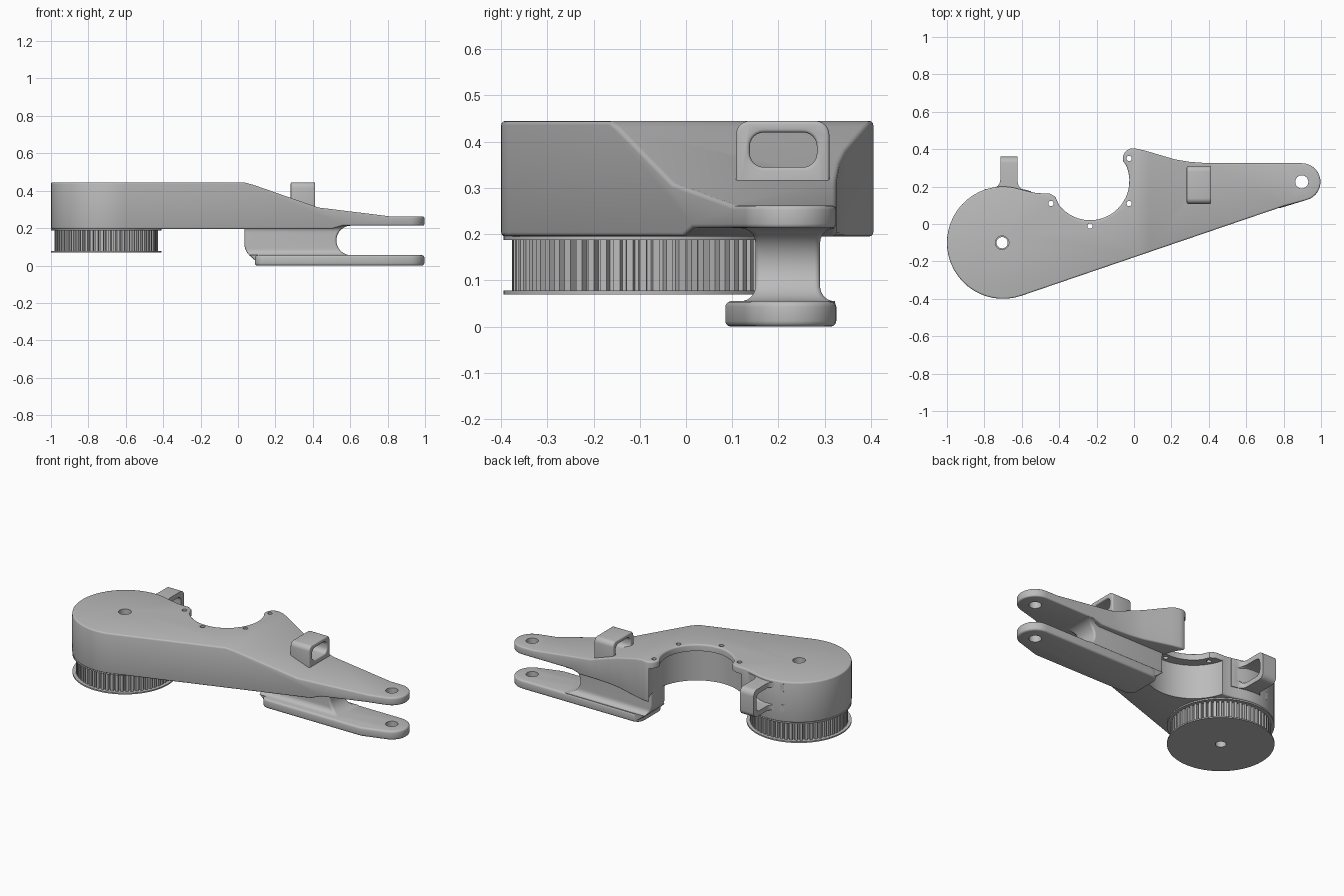
import bpy, bmesh, math

cube = bpy.data.objects.get("Cube")
if cube:
    bpy.data.objects.remove(cube)

grey = bpy.data.materials.new("plain_grey")
grey.use_nodes = True
grey.diffuse_color = (0.5, 0.5, 0.5, 1)
grey.node_tree.nodes["Principled BSDF"].inputs["Base Color"].default_value = (0.5, 0.5, 0.5, 1)


def arc(cx, cy, r, a0, a1, n):
    """Points along an arc, angles in degrees."""
    angles = [math.radians(a0 + (a1 - a0) * i / n) for i in range(n + 1)]
    return [(cx + r * math.cos(a), cy + r * math.sin(a)) for a in angles]


def circle(cx, cy, r, n=32):
    return arc(cx, cy, r, 0, 360, n)[:-1]


def rounded(a0, a1, b0, b1, r):
    return (arc(a1 - r, b0 + r, r, -90, 0, 6) + arc(a1 - r, b1 - r, r, 0, 90, 6)
            + arc(a0 + r, b1 - r, r, 90, 180, 6) + arc(a0 + r, b0 + r, r, 180, 270, 6))


def loft(name, rings):
    """Closed solid through rings of equal point count."""
    bm = bmesh.new()
    rows = [[bm.verts.new(p) for p in ring] for ring in rings]
    n = len(rows[0])
    for low, high in zip(rows, rows[1:]):
        for i in range(n):
            j = (i + 1) % n
            bm.faces.new((low[i], low[j], high[j], high[i]))
    bm.faces.new(rows[0][::-1])
    bm.faces.new(rows[-1])
    bmesh.ops.recalc_face_normals(bm, faces=bm.faces)
    mesh = bpy.data.meshes.new(name)
    bm.to_mesh(mesh)
    bm.free()
    mesh.materials.append(grey)
    obj = bpy.data.objects.new(name, mesh)
    bpy.context.collection.objects.link(obj)
    return obj


def prism(name, pts, lo, hi, axis="z"):
    place = {"x": lambda a, b, c: (c, a, b),
             "y": lambda a, b, c: (a, c, b),
             "z": lambda a, b, c: (a, b, c)}[axis]
    return loft(name, [[place(a, b, c) for a, b in pts] for c in (lo, hi)])


def apply(obj, mod):
    bpy.ops.object.select_all(action="DESELECT")
    bpy.context.view_layer.objects.active = obj
    obj.select_set(True)
    bpy.ops.object.modifier_apply(modifier=mod.name)


def combine(obj, tool, operation="DIFFERENCE"):
    mod = obj.modifiers.new("combine", "BOOLEAN")
    mod.operation, mod.solver, mod.object = operation, "EXACT", tool
    apply(obj, mod)
    bpy.data.objects.remove(tool)


def drill(obj, x, y, r, lo=-0.1, hi=0.7):
    combine(obj, prism("drill", circle(x, y, r), lo, hi))


def soften(obj, width):
    mod = obj.modifiers.new("soften", "BEVEL")
    mod.width, mod.segments = width, 3
    mod.limit_method, mod.angle_limit = "ANGLE", math.radians(40)
    mod.use_clamp_overlap = False
    apply(obj, mod)


def smooth(obj):
    bpy.ops.object.select_all(action="DESELECT")
    bpy.context.view_layer.objects.active = obj
    obj.select_set(True)
    bpy.ops.object.shade_smooth_by_angle(angle=math.radians(32))


HUB = (-0.705, -0.1)
SEAT = (-0.235, 0.23)
TIP = (0.897, 0.225)

# Arm body: plan outline trimmed by the side profile
outline = arc(-0.7, -0.1, 0.3, 72, 289, 30)
outline += [(0.8, 0.095)] + arc(*TIP, 0.1, -75, 90, 14)
outline += [(0.4, 0.325), (0.3, 0.332), (0.22, 0.345), (0.06, 0.392)]
outline += arc(-0.005, 0.35, 0.055, 75, 195, 8)
outline += arc(*SEAT, 0.21, 24, -143, 24)
outline += [(-0.42, 0.145), (-0.45, 0.163), (-0.52, 0.165), (-0.57, 0.175)]
body = prism("arm_body", outline, 0.1, 0.6)
side = [(-1.2, 0.195), (0.5, 0.195), (0.56, 0.213), (1.2, 0.213), (1.2, 0.262),
        (0.82, 0.262), (0.43, 0.31), (0.08, 0.432), (0.03, 0.445), (-1.2, 0.445)]
combine(body, prism("side_profile", side, -1, 1, "y"), "INTERSECT")
soften(body, 0.009)

# Motor seat recess below a thin flange, with bolt holes
combine(body, prism("recess", circle(*SEAT, 0.27, 64), 0.1, 0.405))
for angle in (30, -30, -90, -150):
    a = math.radians(angle)
    drill(body, SEAT[0] + 0.241 * math.cos(a), SEAT[1] + 0.241 * math.sin(a), 0.014)
drill(body, *HUB, 0.036)
drill(body, *TIP, 0.035)
smooth(body)

# Lower fork plate
plate = [(0.78, 0.085)] + arc(*TIP, 0.1, -78, 90, 14)
plate += arc(0.14, 0.275, 0.05, 90, 180, 6) + arc(0.14, 0.135, 0.05, 180, 270, 6)
fork = prism("lower_fork_plate", plate, 0.0, 0.055)
soften(fork, 0.012)
drill(fork, *TIP, 0.035)
smooth(fork)

# Fork web: flared neck with a round end
rings = []
mid, half, fillet = 0.134, 0.079, 0.032
heights = [0.008, 0.03] + [mid - half * math.cos(math.pi * i / 24) for i in range(25)]
for z in heights:
    t = max(-half, min(half, z - mid))
    d = half - abs(t)
    f = fillet - math.sqrt(fillet ** 2 - (fillet - d) ** 2) if d < fillet else 0
    x0 = 0.035 + 0.1 * max(0, (0.11 - z) / 0.11) ** 2
    x1 = 0.605 - math.sqrt(half ** 2 - t ** 2)
    y0, y1 = 0.15 - f, 0.29 + f
    rings.append([(x, y, z) for x, y in rounded(x0, x1, y0, y1, 0.012)])
smooth(loft("fork_web", rings))

# Cable loop on the slope
loop = prism("slope_loop", rounded(0.108, 0.31, 0.28, 0.445, 0.03), 0.282, 0.413, "x")
combine(loop, prism("opening", rounded(0.138, 0.283, 0.345, 0.42, 0.03), 0.2, 0.5, "x"))
soften(loop, 0.007)
smooth(loop)

# Cable loop behind the round end, flared at its root
handle = prism("rear_loop", rounded(0.1, 0.36, 0.26, 0.43, 0.035), -0.9, -0.5, "x")
plan = [(-0.8, 0.11), (-0.55, 0.11), (-0.55, 0.175)]
plan += arc(-0.58, 0.225, 0.042, 270, 180, 6) + [(-0.622, 0.4), (-0.715, 0.4)]
plan += arc(-0.757, 0.235, 0.042, 0, -90, 6) + [(-0.8, 0.185)]
combine(handle, prism("handle_plan", plan, 0.1, 0.6), "INTERSECT")
combine(handle, prism("opening", rounded(0.18, 0.332, 0.29, 0.4, 0.03), -1, -0.4, "x"))
smooth(handle)

# Toothed pulley with two rims
teeth = 60
gear = []
for i in range(teeth):
    for step, r in ((0, 0.276), (0.5, 0.276), (0.6, 0.257), (0.9, 0.257)):
        a = math.tau * (i + step) / teeth
        gear.append((HUB[0] + r * math.cos(a), HUB[1] + r * math.sin(a)))
for name, pts, lo, hi in (("pulley_teeth", gear, 0.077, 0.19),
                          ("pulley_lower_rim", circle(*HUB, 0.295, 64), 0.07, 0.078),
                          ("pulley_upper_rim", circle(*HUB, 0.295, 64), 0.187, 0.196)):
    part = prism(name, pts, lo, hi)
    drill(part, *HUB, 0.03)
    smooth(part)
